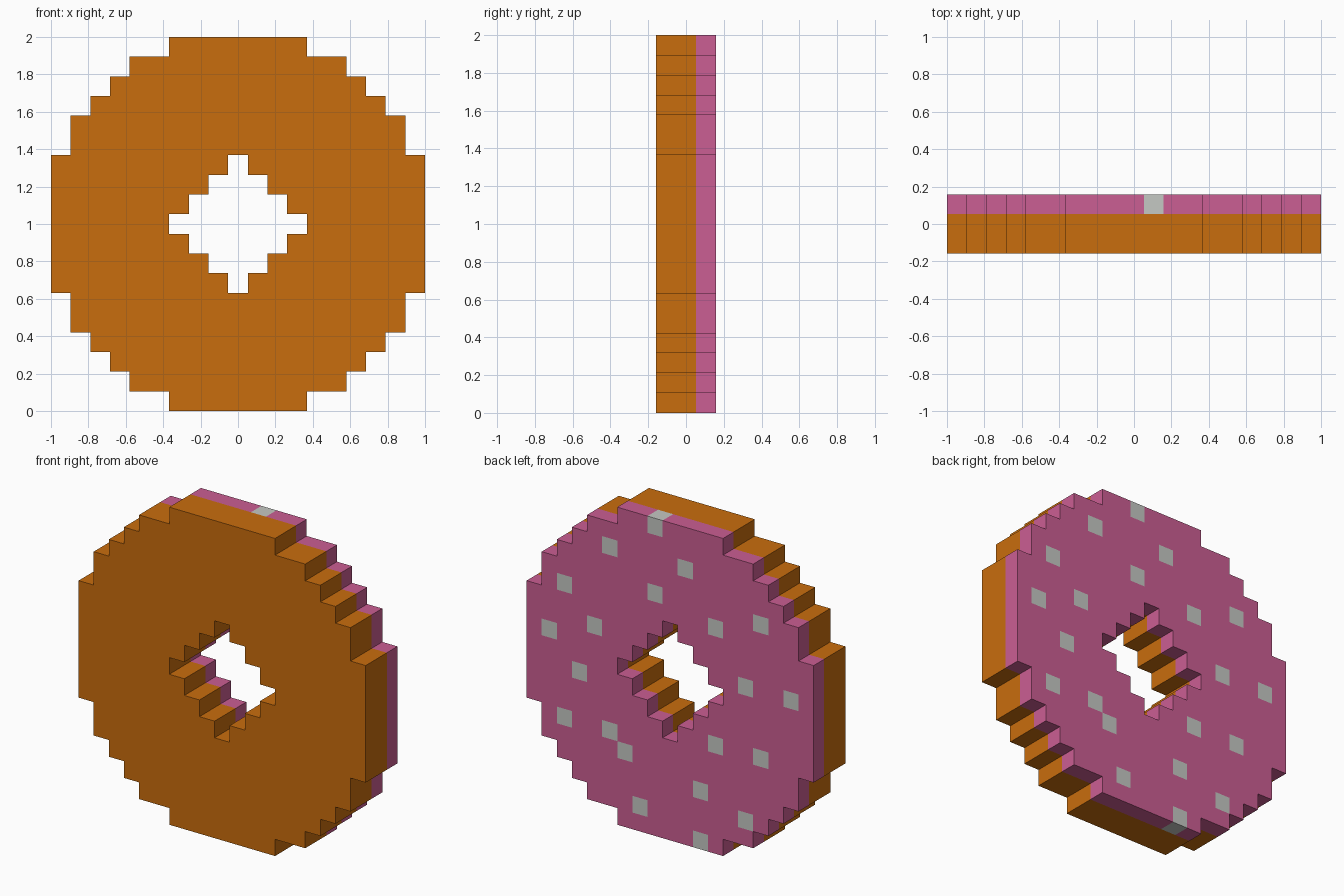
import bpy, bmesh
from mathutils import Vector

if "Cube" in bpy.data.objects:
    bpy.data.objects.remove(bpy.data.objects["Cube"])

S = 2 / 19  # size of one block

# Ring of blocks: a round disc with a diamond hole, three blocks deep
ring = {(i, j) for i in range(-9, 10) for j in range(-9, 10)
        if i * i + j * j <= 90 and abs(i) + abs(j) > 3}
solid = {(i, k, j) for i, j in ring for k in (-1, 0, 1)}

# Scattered sprinkles (column, row) set into the icing layer
spots = [(1, 9), (4, 7), (-1, 7), (7, 4), (1, 5), (8, 1), (5, 2),
         (-3, 4), (-6, 5), (6, -1), (-5, 1), (-8, 1), (7, -4), (4, -4),
         (3, -5), (-3, -3), (-6, -3), (-2, -6), (2, -8), (-5, -7), (-2, -9)]
sprinkles = {(i, 1, j) for i, j in spots}
icing = {c for c in solid if c[1] == 1} - sprinkles
dough = {c for c in solid if c[1] < 1}


def material(name, rgb):
    m = bpy.data.materials.new(name)
    m.diffuse_color = (*rgb, 1)
    m.use_nodes = True
    m.node_tree.nodes["Principled BSDF"].inputs["Base Color"].default_value = m.diffuse_color
    return m


def build(name, cells, mat):
    """Make the outward-facing block sides of the given cells."""
    bm = bmesh.new()
    for cell in sorted(cells):
        mid = Vector(cell) * S + Vector((0, 0, 1))
        for axis in range(3):
            for sign in (-1, 1):
                n = Vector((0, 0, 0))
                n[axis] = sign
                if tuple(int(a + b) for a, b in zip(cell, n)) in solid:
                    continue
                u = Vector((0, 0, 0))
                u[(axis + 1) % 3] = 1
                v = n.cross(u)
                bm.faces.new([bm.verts.new(mid + (n + u * a + v * b) * S / 2)
                              for a, b in ((-1, -1), (1, -1), (1, 1), (-1, 1))])
    bmesh.ops.remove_doubles(bm, verts=bm.verts, dist=S / 100)
    me = bpy.data.meshes.new(name)
    bm.to_mesh(me)
    bm.free()
    me.materials.append(mat)
    bpy.context.collection.objects.link(bpy.data.objects.new(name, me))


build("dough", dough, material("orange brown", (0.584, 0.153, 0.004)))
build("icing", icing, material("pink", (0.597, 0.112, 0.292)))
build("sprinkles", sprinkles, material("light grey", (0.558, 0.578, 0.546)))
